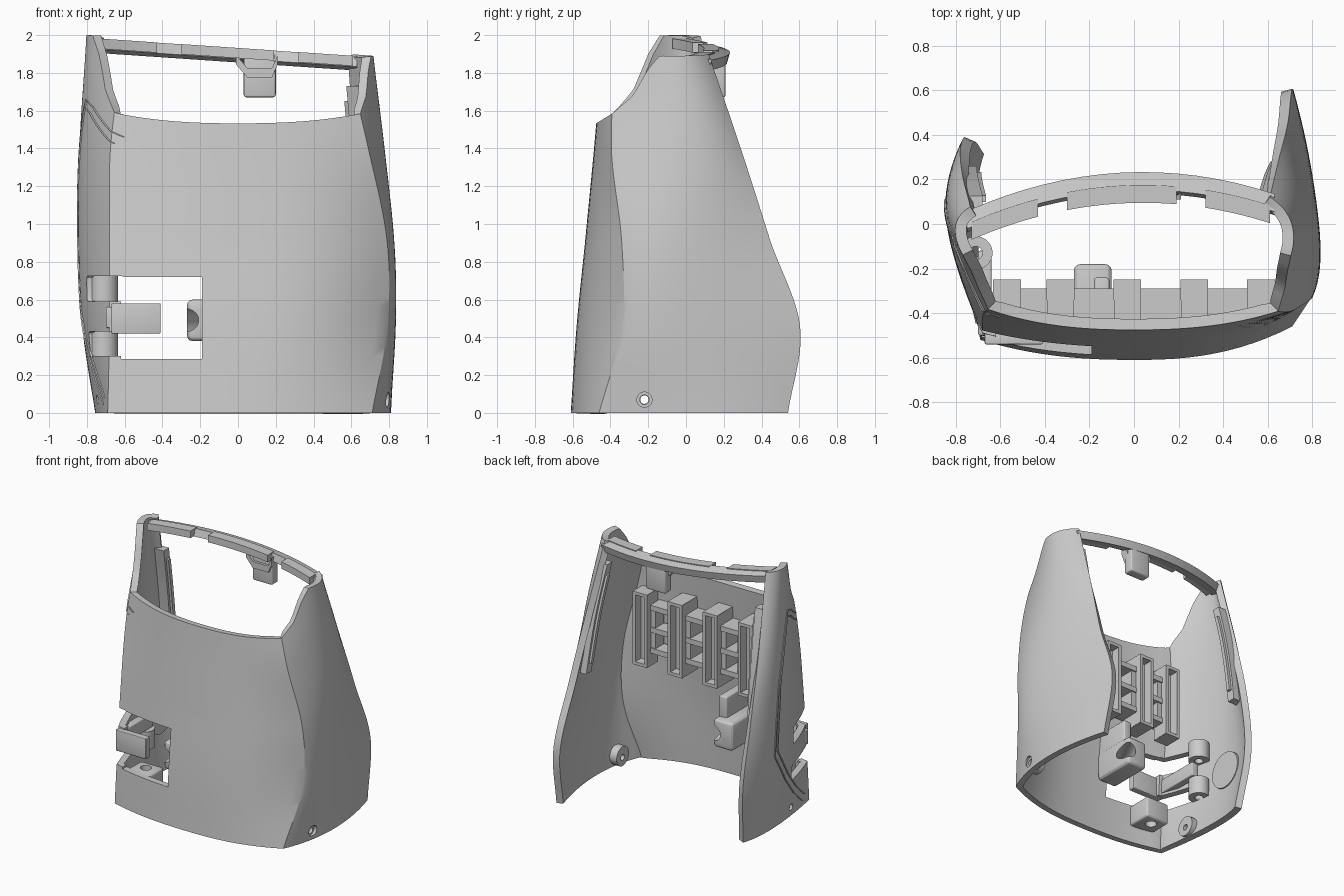
import bpy, bmesh, math
from mathutils import Vector, Matrix

if "Cube" in bpy.data.objects:
    bpy.data.objects.remove(bpy.data.objects["Cube"])

mat = bpy.data.materials.new("light grey")
mat.use_nodes = True
GREY = (0.6, 0.6, 0.6, 1)
mat.diffuse_color = GREY
mat.node_tree.nodes["Principled BSDF"].inputs["Base Color"].default_value = GREY


def make(name, bm):
    me = bpy.data.meshes.new(name)
    bm.to_mesh(me)
    bm.free()
    ob = bpy.data.objects.new(name, me)
    bpy.context.collection.objects.link(ob)
    me.materials.append(mat)
    return ob


def box(name, x0, x1, y0, y1, z0, z1, bevel=0.0):
    bm = bmesh.new()
    m = Matrix.Translation(((x0 + x1) / 2, (y0 + y1) / 2, (z0 + z1) / 2))
    m = m @ Matrix.Diagonal((x1 - x0, y1 - y0, z1 - z0, 1))
    bmesh.ops.create_cube(bm, size=1, matrix=m)
    if bevel:
        bmesh.ops.bevel(bm, geom=bm.edges[:], offset=bevel, segments=3,
                        profile=0.5, affect='EDGES')
    return make(name, bm)


def rod(name, centre, axis, radius, depth):
    bm = bmesh.new()
    q = Vector(axis).to_track_quat('Z', 'Y').to_matrix().to_4x4()
    bmesh.ops.create_cone(bm, cap_ends=True, segments=32, radius1=radius,
                          radius2=radius, depth=depth,
                          matrix=Matrix.Translation(centre) @ q)
    return make(name, bm)


def sweep(name, path, side, up):
    """Rectangular bar along a path; side and up are half-size vectors."""
    bm = bmesh.new()
    side, up = Vector(side), Vector(up)
    rings = [[bm.verts.new(Vector(p) + a * side + b * up)
              for a, b in ((-1, -1), (1, -1), (1, 1), (-1, 1))] for p in path]
    for r, s in zip(rings, rings[1:]):
        for k in range(4):
            bm.faces.new((r[k], r[(k + 1) % 4], s[(k + 1) % 4], s[k]))
    bm.faces.new(rings[0])
    bm.faces.new(rings[-1])
    bmesh.ops.recalc_face_normals(bm, faces=bm.faces)
    return make(name, bm)


def cut(ob, cutters):
    for c in cutters:
        c.hide_render = True
        mod = ob.modifiers.new("cut", 'BOOLEAN')
        mod.operation, mod.solver, mod.object = 'DIFFERENCE', 'EXACT', c
    bpy.context.view_layer.update()
    dg = bpy.context.evaluated_depsgraph_get()
    me = bpy.data.meshes.new_from_object(ob.evaluated_get(dg))
    ob.modifiers.clear()
    ob.data = me
    for c in cutters:
        bpy.data.objects.remove(c)


# Cross-section key points at each height
LEVELS = [0, 0.45, 0.9, 1.4, 1.9]
LEFT_BACK = [(-.72, .33), (-.76, .39), (-.78, .33), (-.77, .22), (-.74, .1)]
LEFT_MID = [(-.755, 0), (-.82, 0), (-.84, 0), (-.835, 0), (-.80, -.07)]
LEFT_EDGE = [(-.69, -.52), (-.68, -.50), (-.68, -.46), (-.675, -.40), (-.61, -.36)]
FRONT = [-.61, -.58, -.535, -.487, -.445]
RIGHT_EDGE = [(.71, -.46), (.79, -.34), (.79, -.34), (.69, -.395), (.57, -.37)]
RIGHT_MID = [(.81, 0), (.83, 0), (.82, 0), (.775, 0), (.715, -.08)]
RIGHT_BACK = [(.73, .54), (.71, .605), (.69, .45), (.65, .29), (.61, .12)]
RIM = [(-.48, 1.53), (-.39, 1.585), (-.28, 1.68), (-.2, 1.82), (-.14, 1.89), (.7, 1.89)]


def level(table, z):
    """Smooth interpolation of a key table by height."""
    pts = [Vector(p) if isinstance(p, tuple) else Vector((0, p)) for p in table]
    i = max(k for k in range(4) if LEVELS[k] <= max(z, 0))
    t = (z - LEVELS[i]) / (LEVELS[i + 1] - LEVELS[i])
    a, b = pts[i], pts[i + 1]
    ta = (b - pts[i - 1]) / 2 if i else b - a
    tb = (pts[i + 2] - a) / 2 if i < 3 else b - a
    return (a * (2*t**3 - 3*t**2 + 1) + ta * (t**3 - 2*t**2 + t)
            + b * (3*t**2 - 2*t**3) + tb * (t**3 - t**2))


def quad(a, b, c, t):
    return a * (2*t - 1) * (t - 1) + b * 4 * t * (1 - t) + c * t * (2*t - 1)


def surface(u, z):
    """u runs 0..3: left side, front, right side."""
    l, r = level(LEFT_EDGE, z), level(RIGHT_EDGE, z)
    if u < 1:
        p = quad(level(LEFT_BACK, z), level(LEFT_MID, z), l, u)
    elif u > 2:
        p = quad(r, level(RIGHT_MID, z), level(RIGHT_BACK, z), u - 2)
    else:
        s = 2 * (u - 1.5)
        end = (l if s < 0 else r).y
        mid = level(FRONT, z).y
        p = Vector((l.x + (r.x - l.x) * (u - 1), mid + (end - mid) * abs(s) ** 2.4))
    return Vector((p.x, p.y, z))


def rim_height(u):
    z = 1.55
    for _ in range(30):
        p = surface(u, z)
        h = RIM[0][1]
        for (y0, h0), (y1, h1) in zip(RIM, RIM[1:]):
            if y0 <= p.y <= y1:
                h = h0 + (h1 - h0) * (p.y - y0) / (y1 - y0)
        h += 0.11 * (0.72 - p.x) / 1.52 * max(0, (h - 1.6) / 0.29)
        z += (h - z) * 0.4
    return z


# Main shell
COLS, ROWS = 72, 36
bm = bmesh.new()
grid = []
for i in range(COLS + 1):
    u = 3 * i / COLS
    top = rim_height(u)
    grid.append([bm.verts.new(surface(u, top * j / ROWS)) for j in range(ROWS + 1)])
for a, b in zip(grid, grid[1:]):
    for j in range(ROWS):
        bm.faces.new((a[j], b[j], b[j + 1], a[j + 1]))
shell = make("shell", bm)
solid = shell.modifiers.new("wall", 'SOLIDIFY')
solid.thickness, solid.offset = 0.05, -1

# Window, side slots and screw holes
cut(shell, [
    box("window_cutter", -.62, -.19, -.8, -.3, .285, .72),
    box("upper_slot_cutter", -1, -.6, -.8, -.17, .59, .725, .02),
    box("lower_slot_cutter", -1, -.6, -.8, -.17, .30, .43, .02),
    rod("right_hole_cutter", (.8, -.22, .07), (1, 0, 0), .025, .4),
    rod("right_sink_cutter", (.875, -.22, .07), (1, 0, 0), .04, .2),
    rod("left_hole_cutter", (-.75, -.22, .07), (1, 0, 0), .025, .4),
])

# Twin outline beads on the left side panel
SLANT = [(1.05, 1.46), (.9, 1.54), (.75, 1.62), (.6, 1.66)]
FALL = [(.6, 1.66), (.5, 1.4), (.42, 1.15), (.4, .9), (.4, .65), (.6, .4), (.8, .2), (.97, .05)]
for k, drop in enumerate((0, .035)):
    for part, route in (("top", SLANT), ("side", FALL)):
        pts = []
        for (u0, z0), (u1, z1) in zip(route, route[1:]):
            pts += [surface(u0 + (u1 - u0) * t / 5 - drop, z0 + (z1 - z0) * t / 5 - drop)
                    for t in range(5)]
        sweep("panel_bead_%s_%d" % (part, k), pts, (.006, 0, 0), (0, .006, 0))

# Screw bosses inside both lower corners
for name, x in (("right_boss", .725), ("left_boss", -.69)):
    boss = rod(name, (x, -.22, .08), (1, 0, 0), .075, .06)
    cut(boss, [rod("boss_cutter", (x, -.22, .07), (1, 0, 0), .022, .3)])


# Rear bridge at the top, with raised pads and a hanging hook
def bridge_run(x0, x1, dy, dz):
    run = []
    for k in range(17):
        x = x0 + (x1 - x0) * k / 16
        run.append((x, .185 - .28 * (x - .04) ** 2 + dy, 1.893 - .068 * x + dz))
    return run


sweep("rear_bridge", bridge_run(-.75, .63, 0, 0), (0, .04, -.01), (0, .008, .028))
for k, (x0, x1) in enumerate(((-.73, -.43), (-.3, .19), (.32, .61))):
    sweep("bridge_pad_%d" % k, bridge_run(x0, x1, -.05, .012), (0, .04, 0), (0, 0, .027))
box("bridge_hook", .03, .2, .13, .21, 1.67, 1.9, .015)
sweep("hook_gusset", [(-.01, .14, 1.87), (.05, .14, 1.8), (.18, .14, 1.8), (.21, .14, 1.87)],
      (0, .03, 0), (0, 0, .025))

# Guide bars inside both wings
for name, u, inset in (("left_guide_bar", .17, .08), ("right_guide_bar", 2.83, -.075)):
    pts = [surface(u, .93 + .08 * k) + Vector((inset, 0, 0)) for k in range(11)]
    sweep(name, pts, (.04, 0, 0), (0, .032, 0))
    sweep(name + "_lip", [p + Vector((inset * .5, 0, 0)) for p in pts[1:-1]],
          (.02, 0, 0), (0, .014, 0))


# Rack on the inside of the front wall: upright channels and cross shelves
def wall_y(x, z):
    l, r = level(LEFT_EDGE, z).x, level(RIGHT_EDGE, z).x
    return surface(1 + (x - l) / (r - l), z).y + .03


POSTS = [-.57, -.33, -.03, .27, .57]
for k, x in enumerate(POSTS):
    back = wall_y(abs(x) + .05, 1.36)
    box("rack_back_%d" % k, x - .06, x + .06, back, -.32, .82, 1.34)
    for s in (-1, 1):
        box("rack_wall_%d" % k, x + s * .05 - .012, x + s * .05 + .012, -.34, -.25, .8, 1.36)
    for z in (.81, 1.35):
        box("rack_cap_%d" % k, x - .06, x + .06, back, -.25, z - .012, z + .012)
for k, (a, b) in enumerate(zip(POSTS, POSTS[1:])):
    back = wall_y(max(abs(a), abs(b)), 1.27)
    for z in (.92, 1.08, 1.25):
        box("rack_shelf_%d" % k, a + .05, b - .05, back, -.29, z - .02, z + .02)
    for x in (a + .08, b - .08):
        box("rack_stop_%d" % k, x - .02, x + .02, back, -.3, .92, 1.25)

# Latch tongue in the window and its inner supports
box("latch_tongue", -.67, -.41, -.54, -.49, .42, .58, .006)
box("latch_arm", -.70, -.64, -.5, -.12, .45, .56, .01)
for name, z in (("upper_cup", .66), ("lower_cup", .36)):
    cup = rod(name, (-.71, -.13, z), (0, 0, 1), .075, .14)
    cut(cup, [rod("cup_cutter", (-.71, -.13, z), (0, 0, 1), .03, .4)])
rod("inner_disc", (-.755, .12, .42), (1, 0, 0), .14, .03)

# Screw block under the window and bracket beside it
block = box("window_block", -.6, -.4, -.53, -.33, .12, .283, .02)
cut(block, [rod("block_cutter", (-.5, -.41, .2), (0, 0, 1), .04, .4)])
bracket = box("window_bracket", -.27, -.1, -.53, -.18, .38, .6, .03)
cut(bracket, [rod("bracket_cutter", (-.21, -.4, .49), (.5, 1, 0), .06, .8)])
box("bracket_web", -.18, -.11, -.53, -.24, .55, .76, .015)

# Smooth shading with sharp creases
for ob in bpy.context.collection.objects:
    ob.select_set(ob.type == 'MESH' and mat.name in ob.data.materials)
bpy.context.view_layer.objects.active = shell
bpy.ops.object.shade_smooth_by_angle(angle=math.radians(28))
